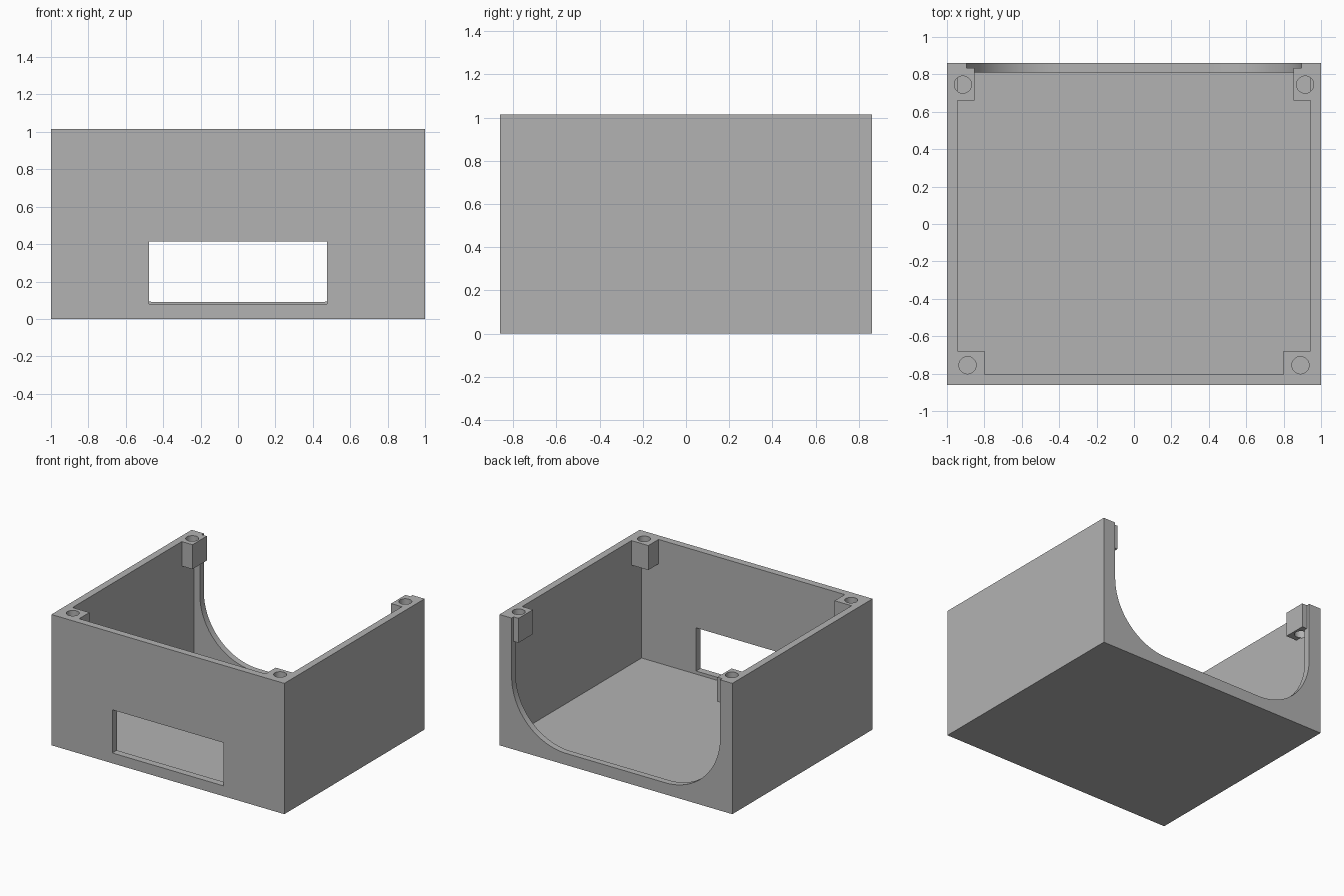
import bpy
import bmesh
import math
from mathutils import Matrix, Vector

if "Cube" in bpy.data.objects:
    bpy.data.objects.remove(bpy.data.objects["Cube"], do_unlink=True)

HEIGHT, FLOOR, WALL = 1.015, 0.056, 0.055
HALF_X, HALF_Y = 1.0, 0.86
POST_DEPTH = 0.19


def to_object(name, bm):
    bmesh.ops.recalc_face_normals(bm, faces=bm.faces)
    mesh = bpy.data.meshes.new(name)
    bm.to_mesh(mesh)
    bm.free()
    obj = bpy.data.objects.new(name, mesh)
    bpy.context.collection.objects.link(obj)
    return obj


def box(name, low, high):
    low, high = Vector(low), Vector(high)
    bm = bmesh.new()
    place = Matrix.Translation((low + high) / 2) @ Matrix.Diagonal((*(high - low), 1))
    bmesh.ops.create_cube(bm, size=1, matrix=place)
    return to_object(name, bm)


def cylinder(name, x, y, radius, z0, z1):
    bm = bmesh.new()
    bmesh.ops.create_cone(bm, cap_ends=True, segments=48, radius1=radius, radius2=radius,
                          depth=z1 - z0, matrix=Matrix.Translation((x, y, (z0 + z1) / 2)))
    return to_object(name, bm)


def combine(target, tool, operation):
    """Apply a boolean and discard the tool object."""
    tool.hide_render = True
    mod = target.modifiers.new("boolean", 'BOOLEAN')
    mod.operation, mod.solver, mod.object = operation, 'EXACT', tool
    graph = bpy.context.evaluated_depsgraph_get()
    mesh = bpy.data.meshes.new_from_object(target.evaluated_get(graph))
    target.modifiers.clear()
    target.data = mesh
    bpy.data.objects.remove(tool, do_unlink=True)


# Open box with floor and four walls
shell = box("enclosure_base", (-HALF_X, -HALF_Y, 0), (HALF_X, HALF_Y, HEIGHT))
cavity = box("cavity", (-HALF_X + WALL, -HALF_Y + WALL, FLOOR),
             (HALF_X - WALL, HALF_Y - WALL + 0.005, HEIGHT + 0.2))
combine(shell, cavity, 'DIFFERENCE')

# Rectangular window in the front wall
combine(shell, box("window", (-0.477, -1, 0.08), (0.477, -0.7, 0.415)), 'DIFFERENCE')

# Wide opening in the back wall with rounded lower corners
half, bottom, radius = 0.895, 0.09, 0.47
profile = [(half, HEIGHT + 0.2)]
for i in range(25):
    a = math.radians(90) * i / 24
    profile.append((half - radius + radius * math.cos(a), bottom + radius - radius * math.sin(a)))
profile += [(-x, z) for x, z in reversed(profile)]
bm = bmesh.new()
face = bm.faces.new([bm.verts.new((x, 0.7, z)) for x, z in profile])
extruded = bmesh.ops.extrude_face_region(bm, geom=[face])["geom"]
bmesh.ops.translate(bm, vec=(0, 0.3, 0),
                    verts=[v for v in extruded if isinstance(v, bmesh.types.BMVert)])
combine(shell, to_object("back_opening", bm), 'DIFFERENCE')

# Corner screw posts, rooted in the walls, then their holes
for side in (-1, 1):
    for inner, y0, y1, hole_x, hole_y in ((0.8, -0.84, -0.68, 0.89, -0.755),
                                          (0.853, 0.66, 0.835, 0.915, 0.745)):
        x0, x1 = sorted((side * inner, side * 0.975))
        combine(shell, box("post", (x0, y0, HEIGHT - POST_DEPTH), (x1, y1, HEIGHT)), 'UNION')
        combine(shell, cylinder("screw_hole", side * hole_x, hole_y, 0.046,
                                HEIGHT - POST_DEPTH - 0.01, HEIGHT + 0.1), 'DIFFERENCE')

# Plain grey finish
grey = bpy.data.materials.new("plain_grey")
grey.use_nodes = True
colour = (0.448, 0.448, 0.448, 1)
grey.diffuse_color = colour
grey.node_tree.nodes["Principled BSDF"].inputs["Base Color"].default_value = colour
shell.data.materials.clear()
shell.data.materials.append(grey)
for poly in shell.data.polygons:
    poly.material_index = 0

bpy.ops.object.select_all(action='DESELECT')
shell.select_set(True)
bpy.context.view_layer.objects.active = shell
bpy.ops.object.shade_smooth_by_angle(angle=math.radians(30))
